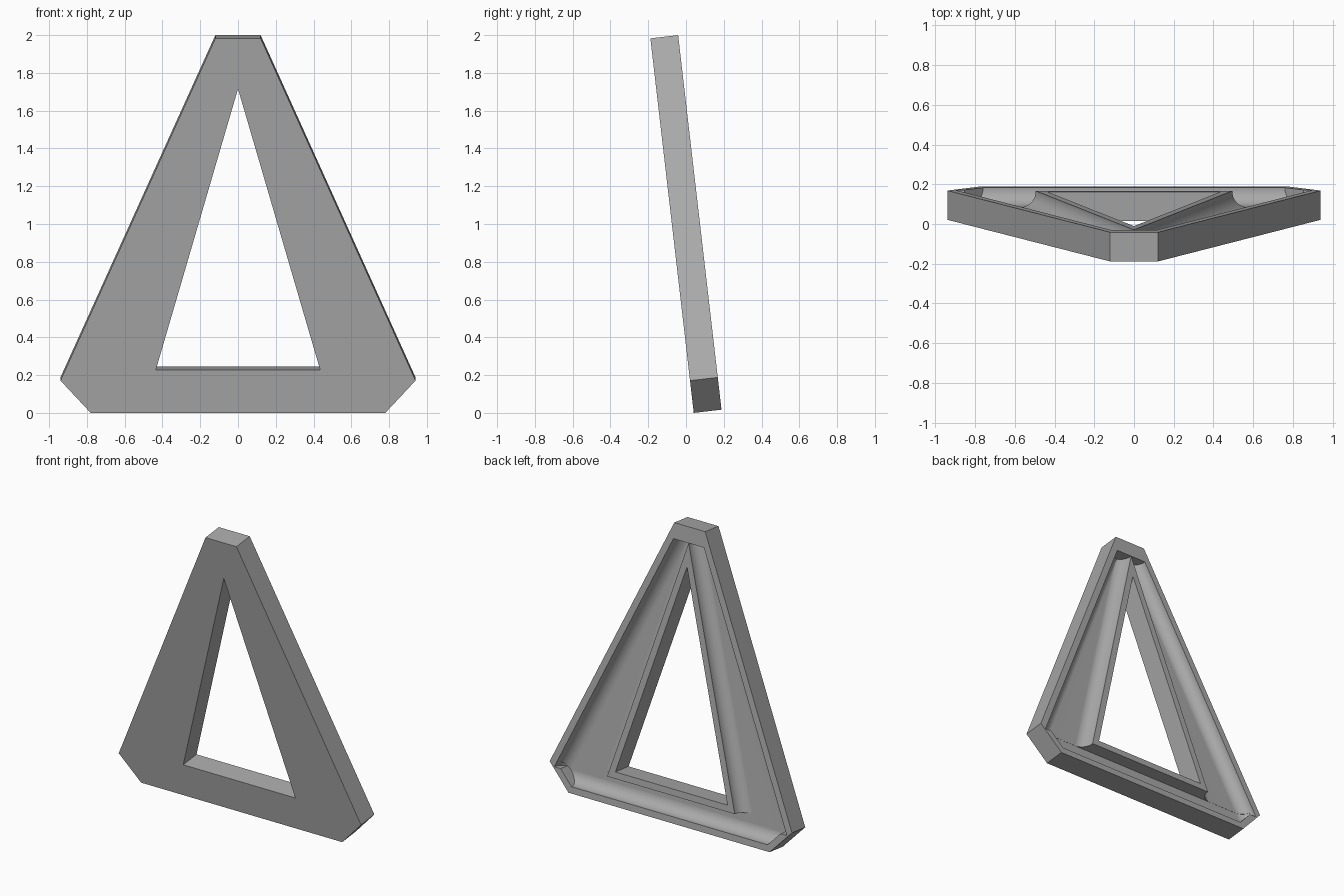
import bpy, bmesh, math
from mathutils import Vector, Matrix

if "Cube" in bpy.data.objects:
    bpy.data.objects.remove(bpy.data.objects["Cube"])

THICK, HEIGHT, TILT = 0.148, 1.996, 0.1153
RIM, DEPTH, RADIUS, STEPS = 0.045, 0.085, 0.08, 10
OUTLINE = [(-0.78, 0), (0.78, 0), (0.94, 0.172), (0.12, HEIGHT),
           (-0.12, HEIGHT), (-0.94, 0.172)]
HOLE = [(-0.435, 0.229), (0.435, 0.229), (0, 1.727)]

grey = bpy.data.materials.new("plain_grey")
grey.use_nodes = True
grey.diffuse_color = (0.4, 0.4, 0.4, 1)
grey.node_tree.nodes["Principled BSDF"].inputs["Base Color"].default_value = (0.4, 0.4, 0.4, 1)


def sides(points, inset=0.0):
    """Outward wall planes of a counter-clockwise outline, moved inward by inset."""
    planes = []
    for a, b in zip(points, points[1:] + points[:1]):
        n = Vector((b[1] - a[1], 0, a[0] - b[0])).normalized()
        planes.append((Vector((a[0], 0, a[1])) - n * inset, n))
    return planes


def cove(wall, floor):
    """Planes rounding the corner between a wall and the pocket floor."""
    point, n = wall
    down = Vector((0, -1, 0))
    centre = Vector((point.x, floor + RADIUS, point.z)) - n * RADIUS
    planes = []
    for i in range(STEPS):
        t = (i + 0.5) / STEPS * math.pi / 2
        d = n * math.cos(t) + down * math.sin(t)
        planes.append((centre + d * RADIUS, d))
    return planes


def solid(name, planes, front, back):
    """Convex solid bounded by the given planes."""
    planes = planes + [(Vector((0, front, 0)), Vector((0, -1, 0))),
                       (Vector((0, back, 0)), Vector((0, 1, 0)))]
    bm = bmesh.new()
    bmesh.ops.create_cube(bm, size=6)
    for point, normal in planes:
        cut = bmesh.ops.bisect_plane(bm, geom=bm.verts[:] + bm.edges[:] + bm.faces[:],
                                     plane_co=point, plane_no=normal,
                                     clear_outer=True, dist=1e-6)
        edges = [e for e in cut["geom_cut"] if isinstance(e, bmesh.types.BMEdge)]
        if edges:
            bmesh.ops.holes_fill(bm, edges=edges, sides=0)
    bmesh.ops.recalc_face_normals(bm, faces=bm.faces[:])
    mesh = bpy.data.meshes.new(name)
    bm.to_mesh(mesh)
    bm.free()
    obj = bpy.data.objects.new(name, mesh)
    bpy.context.collection.objects.link(obj)
    return obj


# Plate and triangular opening
frame = solid("tilted_frame", sides(OUTLINE), 0, THICK)
frame.data.materials.append(grey)
cutters = [solid("opening_cutter", sides(HOLE), -1, 1)]

# Bottom channel on the back, below the opening
floor = THICK - DEPTH
bottom, chamfer_l, leg_l, top, leg_r, chamfer_r = sides(OUTLINE, RIM)
ledge, inner_l, inner_r = sides(HOLE, -RIM)
ceiling = (ledge[0], Vector((0, 0, 1)))
planes = [bottom, chamfer_l, leg_l, leg_r, chamfer_r, ceiling]
for wall in (bottom, leg_l, leg_r):
    planes += cove(wall, floor)
cutters.append(solid("bottom_channel_cutter", planes, floor, 1))

# Tapered leg channels, overlapping the bottom channel slightly
leg_floor = floor + 0.001
leg_top = (Vector((0, 0, 1.888)), Vector((0, 0, 1)))
leg_end = (ceiling[0] - Vector((0, 0, 0.04)), Vector((0, 0, -1)))
outer_walls = sides(OUTLINE, RIM + 0.001)
for name, outer, inner in (("left", outer_walls[2], inner_l),
                           ("right", outer_walls[4], inner_r)):
    inner = (inner[0], -inner[1])
    planes = [outer, inner, leg_top, leg_end] + cove(outer, leg_floor) + cove(inner, leg_floor)
    cutters.append(solid(name + "_leg_channel_cutter", planes, leg_floor, 1))

# Cut everything out of the plate
bpy.context.view_layer.objects.active = frame
for obj in bpy.context.selected_objects:
    obj.select_set(False)
frame.select_set(True)
for cutter in cutters:
    mod = frame.modifiers.new(cutter.name, "BOOLEAN")
    mod.operation, mod.solver, mod.object = "DIFFERENCE", "EXACT", cutter
    bpy.ops.object.modifier_apply(modifier=mod.name)
for cutter in cutters:
    bpy.data.objects.remove(cutter)

# Lean the frame forward and smooth the coves
frame.data.transform(Matrix.Translation((0, 0.041, 0)) @ Matrix.Rotation(TILT, 4, "X"))
bpy.ops.object.shade_smooth_by_angle(angle=math.radians(20))
weighted = frame.modifiers.new("even_shading", "WEIGHTED_NORMAL")
weighted.keep_sharp = True
